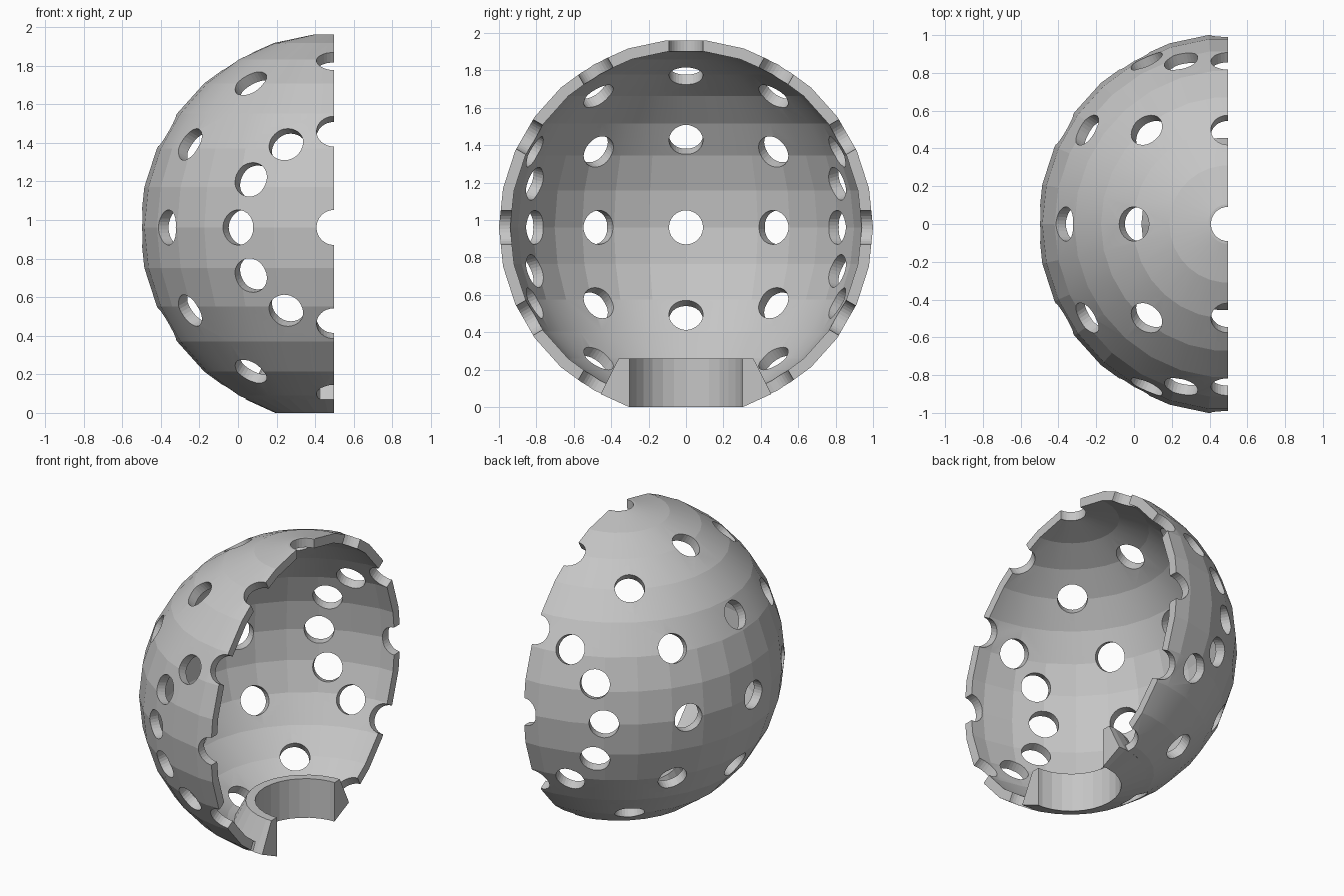
import bpy
import bmesh
from math import radians, sin, cos
from mathutils import Vector, Matrix

CENTRE = Vector((0.498, 0, 0.961))  # centre of the ball, on the open side
RADIUS, INNER = 1.0055, 0.945
STEP = radians(12)

if "Cube" in bpy.data.objects:
    bpy.data.objects.remove(bpy.data.objects["Cube"])

grey = bpy.data.materials.new("plain grey")
grey.use_nodes = True
colour = (0.56, 0.56, 0.56, 1)
grey.diffuse_color = colour
grey.node_tree.nodes["Principled BSDF"].inputs["Base Color"].default_value = colour


def make_object(name, bm):
    mesh = bpy.data.meshes.new(name)
    bm.to_mesh(mesh)
    bm.free()
    mesh.materials.append(grey)
    obj = bpy.data.objects.new(name, mesh)
    bpy.context.collection.objects.link(obj)
    return obj


def half_lathe(name, profile):
    """Turn a closed (radius, height) profile through the half facing -x."""
    # The two ends lie in the middle of a facet
    turns = [(7.5, cos(STEP / 2))] + [(k, 1) for k in range(8, 23)] + [(22.5, cos(STEP / 2))]
    bm = bmesh.new()
    sections = [[bm.verts.new((CENTRE.x + r * s * cos(STEP * k), r * s * sin(STEP * k),
                               CENTRE.z + z)) for r, z in profile] for k, s in turns]
    n = len(profile)
    for a, b in zip(sections, sections[1:]):
        for i in range(n):
            k = (i + 1) % n
            bm.faces.new((a[i], a[k], b[k], b[i]))
    bm.faces.new(sections[0])
    bm.faces.new(sections[-1])
    bmesh.ops.remove_doubles(bm, verts=bm.verts, dist=0.0001)
    bmesh.ops.recalc_face_normals(bm, faces=bm.faces)
    return make_object(name, bm)


def arc(radius, rings):
    """Profile of a ball with a flat pole, from the top down."""
    points = [(radius * sin(STEP * (i + 0.5)), radius * cos(STEP * (i + 0.5)))
              for i in range(rings)]
    return [(0, points[0][1])] + points


def add_drill(bm, direction):
    """Round cutter pointing outward from the ball centre."""
    turn = direction.to_track_quat("Z", "Y").to_matrix().to_4x4()
    place = Matrix.Translation(CENTRE + direction * 0.97) @ turn
    bmesh.ops.create_cone(bm, cap_ends=True, segments=30, radius1=0.091,
                          radius2=0.091, depth=0.24, matrix=place)


# Hollow half shell, its lower rim buried in the collar
outer = arc(RADIUS, 14)
inner = arc(INNER, 13) + [(0.335, -0.88)]
shell = half_lathe("perforated_shell", outer + inner[::-1])

# Drills: fans of holes turned about the y axis, plus those on the open edge
bm = bmesh.new()
for b in range(0, 180, 30):
    for a in (-60, -30, 0, 30, 60):
        p, q = radians(a), radians(b)
        add_drill(bm, Vector((-sin(q) * cos(p), sin(p), cos(q) * cos(p))))
for a in (-90, -60, -30, 30, 60, 90):
    p = radians(a)
    add_drill(bm, Vector((0, sin(p), -cos(p))))
drills = make_object("drills", bm)
drills.hide_render = True

mod = shell.modifiers.new("holes", "BOOLEAN")
mod.operation, mod.solver, mod.object = "DIFFERENCE", "EXACT", drills
bpy.context.view_layer.update()
graph = bpy.context.evaluated_depsgraph_get()
drilled = bpy.data.meshes.new_from_object(shell.evaluated_get(graph))
shell.modifiers.clear()
shell.data = drilled
bpy.data.objects.remove(drills)

# Half-round collar at the base, flaring down to the shell
base = -CENTRE.z
half_lathe("base_collar", [(0.305, base), (0.459, base + 0.07),
                           (0.362, base + 0.26), (0.305, base + 0.26)])

# Blend only the shallow facets near the poles
bpy.ops.object.select_all(action="DESELECT")
shell.select_set(True)
bpy.context.view_layer.objects.active = shell
bpy.ops.object.shade_smooth_by_angle(angle=radians(11))
